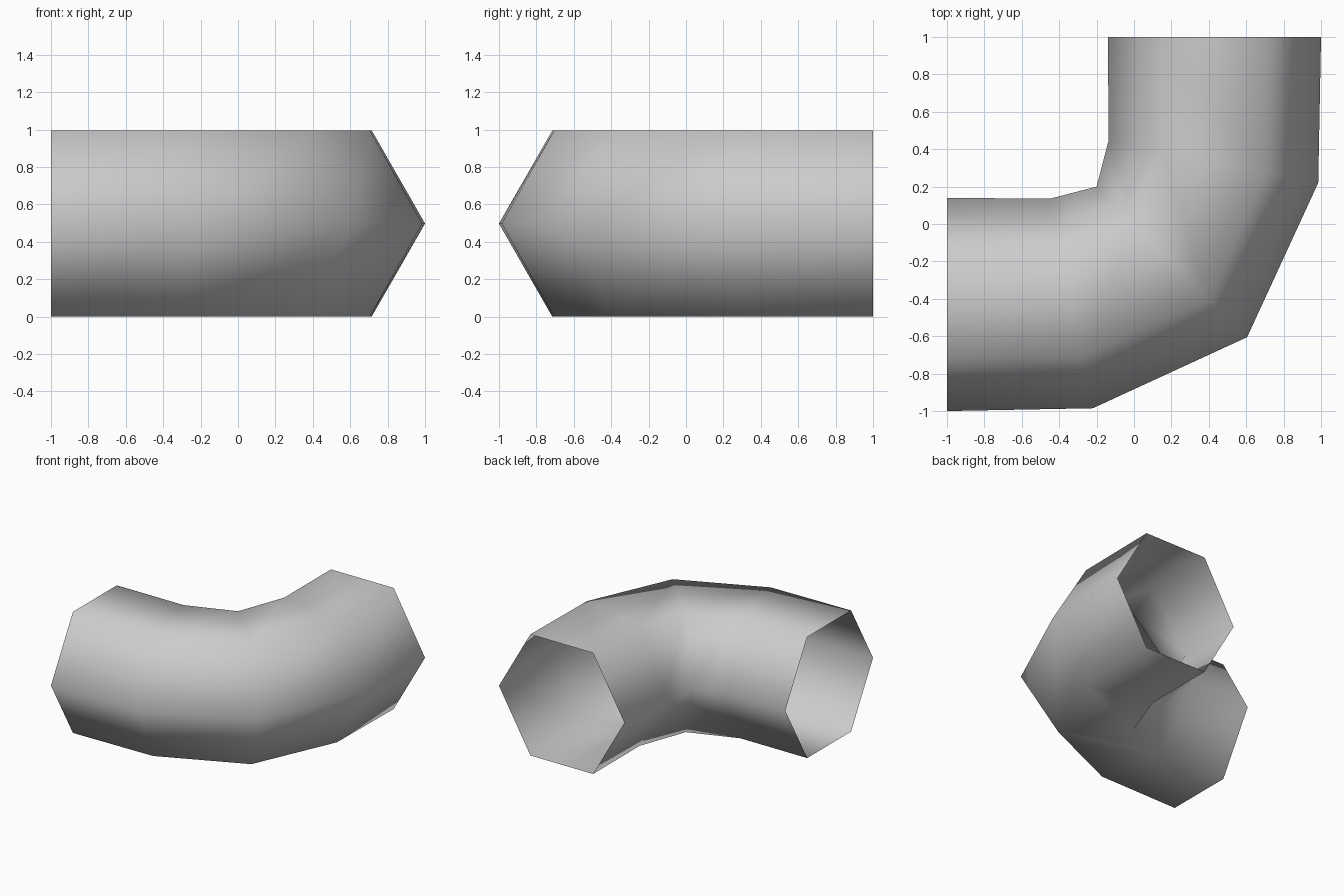
import bpy, bmesh, math
from mathutils import Vector

cube = bpy.data.objects.get("Cube")
if cube:
    bpy.data.objects.remove(cube, do_unlink=True)

SIDES = 6
HEIGHT = 0.995

# Plain grey material
grey = bpy.data.materials.new("grey")
grey.use_nodes = True
colour = (0.6, 0.6, 0.6, 1)
grey.diffuse_color = colour
grey.node_tree.nodes["Principled BSDF"].inputs["Base Color"].default_value = colour

# Outer and inner corner of each cross-section, first half of the bend
half = [((-1, -1), (-1, 0.14)),
        ((-0.22, -0.985), (-0.45, 0.135)),
        ((0.605, -0.605), (-0.2, 0.2))]


def mirror(p):
    """Reflect a point across the diagonal of the bend."""
    return (-p[1], -p[0])


sections = half + [(mirror(o), mirror(i)) for o, i in reversed(half[:-1])]

# Open hexagonal elbow, lofted through the cross-sections
bm = bmesh.new()
rings = []
for outer, inner in sections:
    outer, inner = Vector(outer), Vector(inner)
    centre, reach = (outer + inner) / 2, (outer - inner) / 2
    ring = []
    for k in range(SIDES):
        a = math.tau * k / SIDES
        p = centre + reach * math.cos(a)
        z = HEIGHT / 2 * (1 + math.sin(a) / math.sin(math.tau / SIDES))
        ring.append(bm.verts.new((p.x, p.y, z)))
    rings.append(ring)

for a, b in zip(rings, rings[1:]):
    for k in range(SIDES):
        n = (k + 1) % SIDES
        face = bm.faces.new((a[k], b[k], b[n], a[n]))
        face.smooth = True

# Make the surface face outwards
bm.normal_update()
lowest = min(bm.faces, key=lambda f: f.calc_center_median().z)
if lowest.normal.z > 0:
    bmesh.ops.reverse_faces(bm, faces=bm.faces[:])

mesh = bpy.data.meshes.new("pipe_elbow")
bm.to_mesh(mesh)
bm.free()
mesh.materials.append(grey)
elbow = bpy.data.objects.new("pipe_elbow", mesh)
bpy.context.collection.objects.link(elbow)
